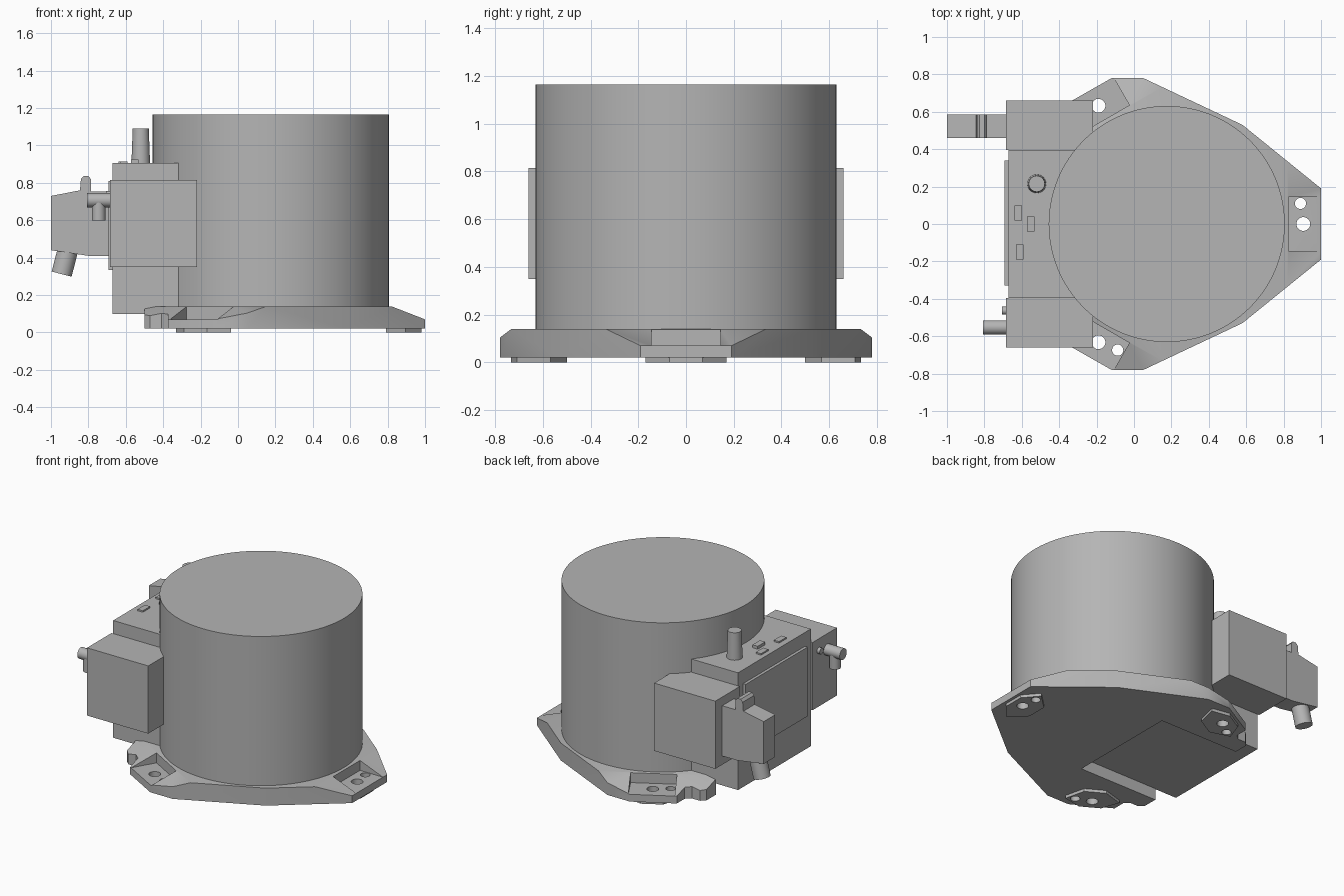
import bpy, bmesh, math
from mathutils import Vector, Matrix

old = bpy.data.objects.get("Cube")
if old:
    bpy.data.objects.remove(old, do_unlink=True)

grey = bpy.data.materials.new("matte_grey")
grey.use_nodes = True
GREY = (0.46, 0.46, 0.46, 1)
grey.diffuse_color = GREY
grey.node_tree.nodes["Principled BSDF"].inputs["Base Color"].default_value = GREY

AXIS_X = 0.175  # centre of the drum and of the three-fold base


def finish(name, bm, smooth=False):
    bmesh.ops.recalc_face_normals(bm, faces=bm.faces)
    mesh = bpy.data.meshes.new(name)
    bm.to_mesh(mesh)
    bm.free()
    mesh.materials.append(grey)
    ob = bpy.data.objects.new(name, mesh)
    bpy.context.collection.objects.link(ob)
    if smooth:
        shade(ob)
    return ob


def shade(ob):
    bpy.ops.object.select_all(action="DESELECT")
    ob.select_set(True)
    bpy.context.view_layer.objects.active = ob
    bpy.ops.object.shade_smooth_by_angle(angle=math.radians(30))


def box(name, x, y, z):
    bm = bmesh.new()
    bmesh.ops.create_cube(bm, size=1)
    for v in bm.verts:
        for i, (a, b) in enumerate((x, y, z)):
            v.co[i] = a if v.co[i] < 0 else b
    return finish(name, bm)


def rod(name, start, end, r, r_end=None, sides=32):
    a, b = Vector(start), Vector(end)
    bm = bmesh.new()
    bmesh.ops.create_cone(bm, cap_ends=True, segments=sides, radius1=r,
                          radius2=r_end or r, depth=(b - a).length)
    turn = Vector((0, 0, 1)).rotation_difference(b - a).to_matrix().to_4x4()
    bm.transform(Matrix.Translation((a + b) / 2) @ turn)
    return finish(name, bm, True)


def prism(points, offset):
    bm = bmesh.new()
    face = bm.faces.new([bm.verts.new(p) for p in points])
    new = bmesh.ops.extrude_face_region(bm, geom=[face])["geom"]
    bmesh.ops.translate(bm, vec=offset,
                        verts=[g for g in new if isinstance(g, bmesh.types.BMVert)])
    return bm


def spin(ob, angle):
    # turn a part about the drum axis
    ob.data.transform(Matrix.Translation((AXIS_X, 0, 0)) @ Matrix.Rotation(angle, 4, "Z"))
    return ob


def cut(target, cutter):
    mod = target.modifiers.new("cut", "BOOLEAN")
    mod.operation, mod.solver, mod.object = "DIFFERENCE", "EXACT", cutter
    bpy.ops.object.select_all(action="DESELECT")
    bpy.context.view_layer.objects.active = target
    target.select_set(True)
    bpy.ops.object.modifier_apply(modifier=mod.name)


# base plate outline with a rear slot, mirrored across y
half = [(1, 0.19), (0.58, 0.53), (0.05, 0.78), (-0.12, 0.78), (-0.375, 0.635),
        (-0.375, 0.55), (-0.41, 0.52), (-0.47, 0.52), (-0.5, 0.49), (-0.5, 0.39),
        (0.1, 0.39)]
outline = half + [(x, -y) for x, y in reversed(half)]
bm = prism([(x, y, 0.02) for x, y in outline], (0, 0, 0.12))
turns = [0, math.tau / 3, -math.tau / 3]

# slope the top of the plate down toward each foot
for t in turns:
    out = Vector((math.cos(t), math.sin(t), 0))
    hinge = Vector((AXIS_X, 0, 0.14)) + out * 0.645
    normal = (out * 0.07 + Vector((0, 0, 0.18))).normalized()
    hit = bmesh.ops.bisect_plane(bm, geom=bm.verts[:] + bm.edges[:] + bm.faces[:],
                                 plane_co=hinge, plane_no=normal, clear_outer=True)
    edges = [g for g in hit["geom_cut"] if isinstance(g, bmesh.types.BMEdge)]
    bmesh.ops.holes_fill(bm, edges=edges, sides=0)
plate = finish("base_plate", bm)

# feet, bolt pockets and bolt holes
for i, t in enumerate(turns):
    hexagon = [(0.805, 0.07), (0.72, 0.17), (0.615, 0.07),
               (0.615, -0.07), (0.72, -0.17), (0.805, -0.07)]
    foot = spin(finish("foot_%d" % (i + 1),
                       prism([(x, y, 0) for x, y in hexagon], (0, 0, 0.02))), t)
    pocket = spin(box("pocket_cutter", (0.65, 0.9), (-0.145, 0.145), (0.07, 0.3)), t)
    cut(plate, pocket)
    cutters = [pocket]
    for x, y, r in ((0.73, 0, 0.037), (0.715, 0.11, 0.03)):
        hole = spin(rod("hole_cutter", (x, y, -0.1), (x, y, 0.3), r, sides=24), t)
        cut(plate, hole)
        cut(foot, hole)
        cutters.append(hole)
    for c in cutters:
        bpy.data.objects.remove(c, do_unlink=True)
    shade(foot)
shade(plate)

# main drum
rod("drum", (AXIS_X, 0, 0.12), (AXIS_X, 0, 1.165), 0.631, sides=128)

# electronics housing with cover panel and side modules
box("housing", (-0.672, 0.1), (-0.395, 0.395), (0.1, 0.905))
box("cover_panel", (-0.692, -0.66), (-0.33, 0.34), (0.335, 0.81))
for side, s in (("left", 1), ("right", -1)):
    box(side + "_module", (-0.685, -0.22), sorted((0.395 * s, 0.66 * s)), (0.35, 0.815))

# small items on the housing top
rod("top_post", (-0.52, 0.215, 0.9), (-0.52, 0.215, 1.09), 0.05, 0.043)
for i, (x, y) in enumerate(((-0.553, 0), (-0.62, 0.06), (-0.61, -0.15))):
    box("top_tab_%d" % (i + 1), (x - 0.02, x + 0.02), (y - 0.04, y + 0.04),
        (0.9, 0.925 if i == 0 else 0.915))

# plug with latch and angled cable stub
profile = [(-1, 0.73), (-0.845, 0.76), (-0.84, 0.82), (-0.825, 0.837), (-0.8, 0.837),
           (-0.787, 0.82), (-0.787, 0.755), (-0.68, 0.755), (-0.68, 0.41),
           (-0.8, 0.41), (-1, 0.44)]
finish("plug", prism([(x, 0.46, z) for x, z in profile], (0, 0.125, 0)))
rod("cable_stub", (-0.91, 0.522, 0.44), (-0.943, 0.522, 0.312), 0.055)

# pipe fitting with a downward branch, and a small port beside it
rod("fitting", (-0.68, -0.553, 0.707), (-0.807, -0.553, 0.707), 0.038)
rod("fitting_branch", (-0.745, -0.553, 0.707), (-0.745, -0.553, 0.6), 0.036)
rod("small_port", (-0.68, -0.463, 0.735), (-0.706, -0.463, 0.735), 0.021)
